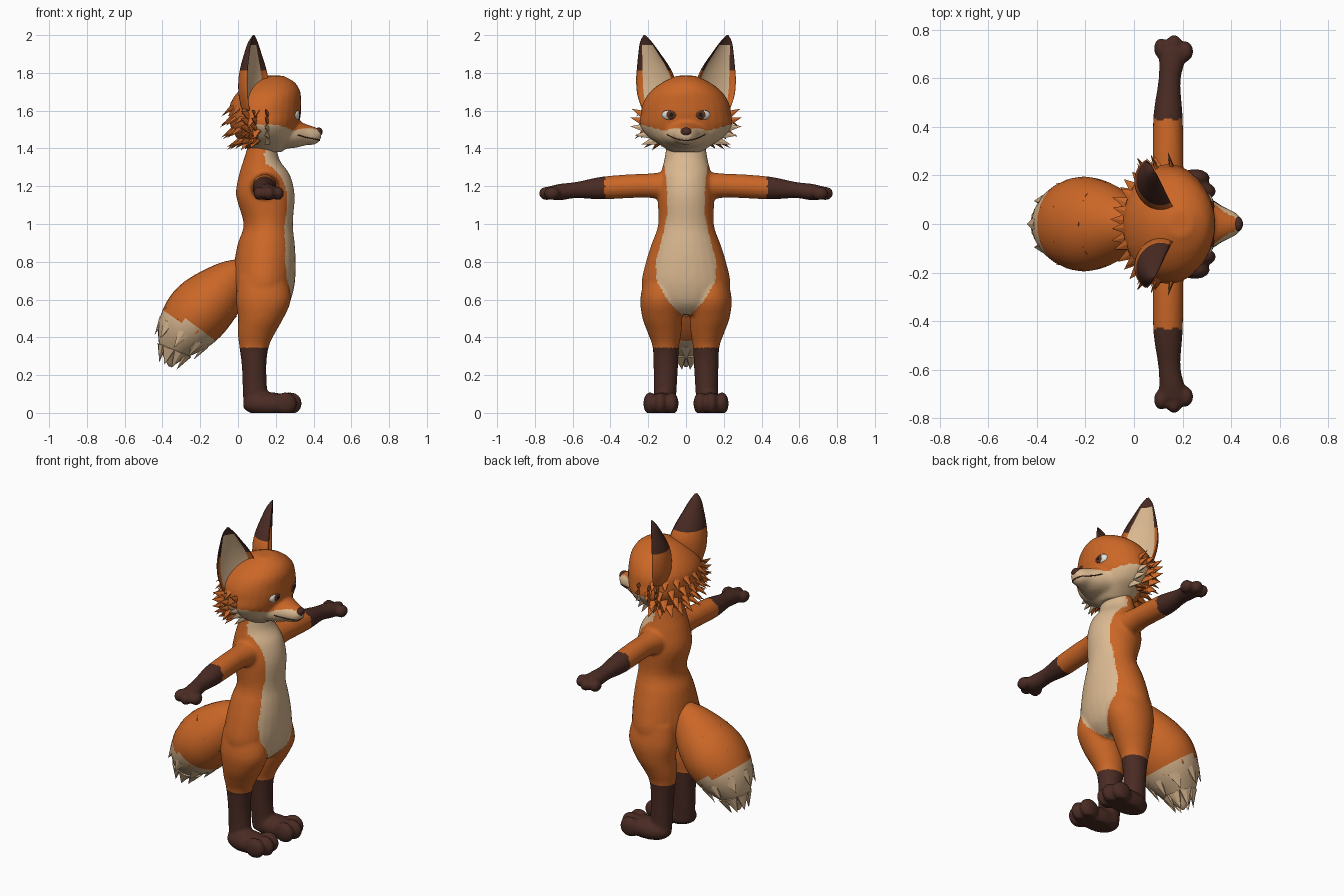
import bpy, bmesh, math, random
from mathutils import Vector, Matrix

random.seed(3)
if "Cube" in bpy.data.objects:
    bpy.data.objects.remove(bpy.data.objects["Cube"])

COLOURS = {"orange fur": (0.6, 0.135, 0.02), "cream fur": (0.7, 0.48, 0.28),
           "dark brown fur": (0.068, 0.024, 0.017), "eye white": (0.75, 0.75, 0.7),
           "iris brown": (0.12, 0.035, 0.015), "pupil black": (0.01, 0.008, 0.008)}
ORANGE, CREAM, DARK, WHITE, IRIS, BLACK = range(len(COLOURS))
MATERIALS = []
for label, rgb in COLOURS.items():
    mat = bpy.data.materials.new(label)
    mat.use_nodes = True
    mat.diffuse_color = (*rgb, 1)
    shader = mat.node_tree.nodes["Principled BSDF"]
    shader.inputs["Base Color"].default_value = (*rgb, 1)
    shader.inputs["Roughness"].default_value = 0.8
    MATERIALS.append(mat)

X, Y, Z = Vector((1, 0, 0)), Vector((0, 1, 0)), Vector((0, 0, 1))
SIDES = {"left": 1, "right": -1}


def interp(table, key):
    """Piecewise linear lookup in rows sorted by their first value."""
    if key <= table[0][0]:
        return table[0][1:]
    for a, b in zip(table, table[1:]):
        if key <= b[0]:
            t = (key - a[0]) / (b[0] - a[0])
            return [p + (q - p) * t for p, q in zip(a[1:], b[1:])]
    return table[-1][1:]


def smooth_path(points, sub=4):
    """Catmull-Rom subdivision of tuples of any length."""
    out = []
    last = len(points) - 1
    for i in range(last):
        a, b, c, d = (points[min(max(i + k, 0), last)] for k in (-1, 0, 1, 2))
        for j in range(sub):
            t = j / sub
            out.append([q + 0.5 * t * (r - p + t * (2 * p - 5 * q + 4 * r - s + t * (3 * (q - r) + s - p)))
                        for p, q, r, s in zip(a, b, c, d)])
    return out + [list(points[-1])]


def loft(bm, points, u, axis=None, seg=28, scoop=None):
    """Skin elliptical rings (x, y, z, radius_u, radius_v) along a path."""
    path, rings = smooth_path(points), []
    for i, (x, y, z, ru, rv) in enumerate(path):
        ahead, behind = path[min(i + 1, len(path) - 1)], path[max(i - 1, 0)]
        tangent = axis or (Vector(ahead[:3]) - Vector(behind[:3])).normalized()
        v, ring = tangent.cross(u), []
        for k in range(seg):
            angle = math.tau * k / seg
            depth = math.sin(angle)
            if scoop and depth > 0:
                depth *= -scoop
            ring.append(bm.verts.new(Vector((x, y, z)) + u * ru * math.cos(angle) + v * rv * depth))
        rings.append(ring)
    for lower, upper in zip(rings, rings[1:]):
        for k in range(seg):
            n = (k + 1) % seg
            bm.faces.new((lower[k], lower[n], upper[n], upper[k]))
    bm.faces.new(rings[0])
    bm.faces.new(rings[-1])


def ball(bm, loc, radii, rotation=Matrix(), seg=24):
    matrix = Matrix.Translation(loc) @ rotation @ Matrix.Diagonal((*radii, 1))
    bmesh.ops.create_uvsphere(bm, u_segments=seg, v_segments=seg // 2, radius=1, matrix=matrix)


def tuft(bm, loc, direction, length, width, facing, colour):
    """Flat pointed lock of fur whose broad side looks along facing."""
    d = direction.normalized()
    side = d.cross(facing).normalized()
    rotation = Matrix((side, side.cross(-d), d)).transposed().to_4x4()
    matrix = Matrix.Translation(loc + d * length / 2) @ rotation @ Matrix.Diagonal((1, 0.45, 1, 1))
    made = bmesh.ops.create_cone(bm, cap_ends=True, segments=6, radius1=width, radius2=0,
                                 depth=length, matrix=matrix)
    for face in {f for v in made["verts"] for f in v.link_faces}:
        face.material_index = colour


def finish(bm, name, rule=None, voxel=None, smooth=True, floor=False):
    """Make the object, optionally fuse its pieces, then colour faces by rule."""
    bmesh.ops.recalc_face_normals(bm, faces=bm.faces)
    mesh = bpy.data.meshes.new(name)
    bm.to_mesh(mesh)
    bm.free()
    obj = bpy.data.objects.new(name, mesh)
    bpy.context.collection.objects.link(obj)
    if voxel:
        bpy.context.view_layer.objects.active = obj
        fuse = obj.modifiers.new("fuse", "REMESH")
        fuse.mode, fuse.voxel_size = "VOXEL", voxel
        relax = obj.modifiers.new("relax", "SMOOTH")
        relax.factor, relax.iterations = 0.5, 5
        for m in ("fuse", "relax"):
            bpy.ops.object.modifier_apply(modifier=m)
    mesh = obj.data
    for mat in MATERIALS:
        mesh.materials.append(mat)
    if floor:
        for v in mesh.vertices:
            v.co.z = max(v.co.z, 0)
    if rule:
        for p in mesh.polygons:
            p.material_index = rule(p.center, p.normal)
    if smooth:
        mesh.shade_smooth()
    return obj


# Body: torso, legs, feet, arms and hands fused into one skin
TORSO = [(.13, 0, .52, .1, .08), (.13, 0, .58, .2, .14), (.135, 0, .68, .235, .165),
         (.143, 0, .8, .212, .162), (.15, 0, .9, .18, .15), (.16, 0, 1, .147, .13),
         (.145, 0, 1.15, .15, .155), (.14, 0, 1.26, .135, .135), (.125, 0, 1.34, .115, .095),
         (.13, 0, 1.44, .1, .07)]
LEG = [(.1, .115, .02, .06, .07), (.09, .11, .12, .06, .065), (.085, .107, .25, .065, .065),
       (.085, .107, .35, .07, .078), (.097, .113, .42, .088, .098), (.12, .125, .5, .105, .12),
       (.135, .13, .6, .112, .145), (.13, .12, .72, .1, .13)]
ARM = [(.14, .06, 1.2, .09, .08), (.14, .2, 1.203, .066, .064), (.14, .3, 1.2, .063, .063),
       (.14, .45, 1.19, .06, .06), (.145, .58, 1.18, .046, .043), (.155, .66, 1.17, .052, .044),
       (.16, .72, 1.165, .06, .036)]
FINGERS = [(.112, .722), (.165, .738), (.213, .71)]
TOES = [(.265, .075), (.277, .135), (.25, .19)]
CHEST = [(.5, 0), (.54, .045), (.6, .1), (.7, .155), (.8, .16), (.95, .12), (1.05, .1), (1.2, .1), (1.35, .12)]


def body_rule(c, n):
    if c.z < 0.345 or abs(c.y) > 0.43:
        return DARK
    return CREAM if n.x > 0 and c.x > 0.14 and abs(c.y) < interp(CHEST, c.z)[0] else ORANGE


bm = bmesh.new()
loft(bm, TORSO, Y, Z)
for s in SIDES.values():
    mirror = lambda rows: [(x, y * s, *rest) for x, y, *rest in rows]
    loft(bm, mirror(LEG), Y, Z)
    loft(bm, mirror(ARM), X, Y)
    ball(bm, (.16, .128 * s, .045), (.135, .08, .065))
    for x, y in mirror(TOES):
        ball(bm, (x, y, .05), (.062, .036, .06))
    for x, y in mirror(FINGERS):
        ball(bm, (x, y, 1.162), (.031, .042, .036))
finish(bm, "body", body_rule, voxel=0.01, floor=True)

# Head: skull and snout fused
SKULL = [(.15, 0, 1.38, .08, .08), (.15, 0, 1.42, .14, .125), (.145, 0, 1.46, .2, .155),
         (.14, 0, 1.52, .245, .18), (.143, 0, 1.58, .24, .19), (.147, 0, 1.64, .228, .187),
         (.165, 0, 1.7, .19, .165), (.18, 0, 1.75, .125, .12), (.19, 0, 1.785, .05, .05)]
SNOUT = [(.2, 0, 1.47, .15, .075), (.3, 0, 1.475, .11, .072), (.36, 0, 1.473, .075, .056),
         (.41, 0, 1.467, .052, .045), (.44, 0, 1.475, .028, .024)]
MASK = [(0, 1.49), (.05, 1.51), (.12, 1.495), (.2, 1.515), (.28, 1.54)]


def head_rule(c, n):
    return CREAM if c.x > 0.08 and c.z < interp(MASK, abs(c.y))[0] else ORANGE


bm = bmesh.new()
loft(bm, SKULL, Y, Z)
loft(bm, SNOUT, Y, X)
head = finish(bm, "head", head_rule, voxel=0.01)
bpy.context.view_layer.update()

bm = bmesh.new()
ball(bm, (.428, 0, 1.488), (.02, .03, .023))
finish(bm, "nose", lambda c, n: DARK)


def face_point(y, z):
    hit, point, normal, _ = head.ray_cast((1, y, z), -X)
    return point, normal


# Mouth line laid over the snout
curve = bpy.data.curves.new("mouth_line", "CURVE")
curve.dimensions, curve.bevel_depth = "3D", 0.003
line = curve.splines.new("POLY")
line.points.add(20)
for i, p in enumerate(line.points):
    y = (i - 10) * 0.01
    p.co = (*face_point(y, 1.443 + 3 * y * y)[0], 1)
curve.materials.append(MATERIALS[DARK])
bpy.context.collection.objects.link(bpy.data.objects.new("mouth_line", curve))

# Eyes with dark lids
for side, s in SIDES.items():
    point, normal = face_point(.09 * s, 1.577)
    turn = normal.to_track_quat("X", "Z").to_matrix().to_4x4()
    bm = bmesh.new()
    ball(bm, point - normal * .017 + Z * .004, (.022, .049, .036), turn)
    finish(bm, side + "_eyelid", lambda c, n: DARK)
    bm = bmesh.new()
    ball(bm, point - normal * .012, (.022, .043, .029), turn, seg=48)

    def eye_rule(c, n):
        away = math.hypot(c.y - .078 * s, c.z - 1.579)
        return BLACK if away < .012 else IRIS if away < .025 else WHITE
    finish(bm, side + "_eye", eye_rule)

# Ears: scooped cones turned outward, with dark tips
EAR = [(.1, .165, 1.6, .075, .08), (.105, .166, 1.68, .105, .1), (.105, .167, 1.76, .112, .1),
       (.1, .178, 1.83, .094, .085), (.093, .197, 1.9, .064, .06), (.088, .213, 1.96, .036, .035),
       (.085, .22, 2, .006, .006)]
for side, s in SIDES.items():
    across, facing = Vector((.5 * s, -.866, 0)), Vector((.866, .5 * s, 0))
    widths = [(z, x, y * s, ru) for x, y, z, ru, _ in EAR]

    def ear_rule(c, n):
        x, y, half = interp(widths, c.z)
        offset = abs((c - Vector((x, y, c.z))).dot(across))
        if n.dot(facing) > 0 and offset < half * .8 and c.z < 1.945:
            return CREAM
        return DARK if c.z > 1.81 else ORANGE
    bm = bmesh.new()
    loft(bm, [(x, y * s, *r) for x, y, *r in EAR], across, Z, seg=36, scoop=.4)
    finish(bm, side + "_ear", ear_rule)

# Fur tufts on the cheeks and the back of the head
bm = bmesh.new()
for s in SIDES.values():
    for layer, x in enumerate((.16, .1, .05)):
        for i in range(5):
            z = 1.445 + .032 * i
            spread = interp([(1.42, .12), (1.46, .18), (1.52, .22), (1.6, .21)], z)[0]
            out = Vector((-.25 - .2 * layer, s, -.3 + .2 * i))
            colour = CREAM if layer == 0 and z < 1.52 else ORANGE
            tuft(bm, Vector((x, spread * s, z)), out, .085 - .008 * layer, .028, X, colour)
for row in range(4):
    z = 1.45 + row * .06
    cx, ry, rx = interp([(p[2], p[0], p[3], p[4]) for p in SKULL], z)
    for k in range(9):
        angle = math.radians(108 + 18 * k + (row % 2) * 8 - 4)
        radial = Vector((math.cos(angle), math.sin(angle), 0))
        root = Vector((cx + radial.x * rx * .88, radial.y * ry * .88, z))
        tuft(bm, root, radial - Z * random.uniform(.5, .9), .095, .035, radial, ORANGE)
finish(bm, "head_fur", smooth=False)

# Bushy tail with a cream tip and overlapping tufts
TAIL = [(.05, 0, .78, .05, .05), (-.03, 0, .71, .115, .11), (-.12, 0, .62, .172, .155),
        (-.21, 0, .53, .195, .172), (-.285, 0, .43, .165, .15), (-.335, 0, .335, .095, .09),
        (-.36, 0, .245, .008, .008)]


def tail_rule(c, n):
    return CREAM if c.z < .56 - .63 * (c.x + .4) else ORANGE


bm = bmesh.new()
loft(bm, TAIL, Y)
finish(bm, "tail", tail_rule)
bm = bmesh.new()
for i in range(2, len(TAIL) - 1):
    x, y, z, ru, rv = TAIL[i]
    along = (Vector(TAIL[i + 1][:3]) - Vector(TAIL[i - 1][:3])).normalized()
    up = along.cross(Y)
    for k in range(8):
        angle = math.tau * (k + i % 2 / 2) / 8
        out = Y * ru * math.cos(angle) + up * rv * math.sin(angle)
        root = Vector((x, y, z)) + out * .9
        tuft(bm, root, along + out.normalized() * (.55 - .17 * i), .1, .04, out.normalized(), tail_rule(root, out))
finish(bm, "tail_fur", smooth=False)
